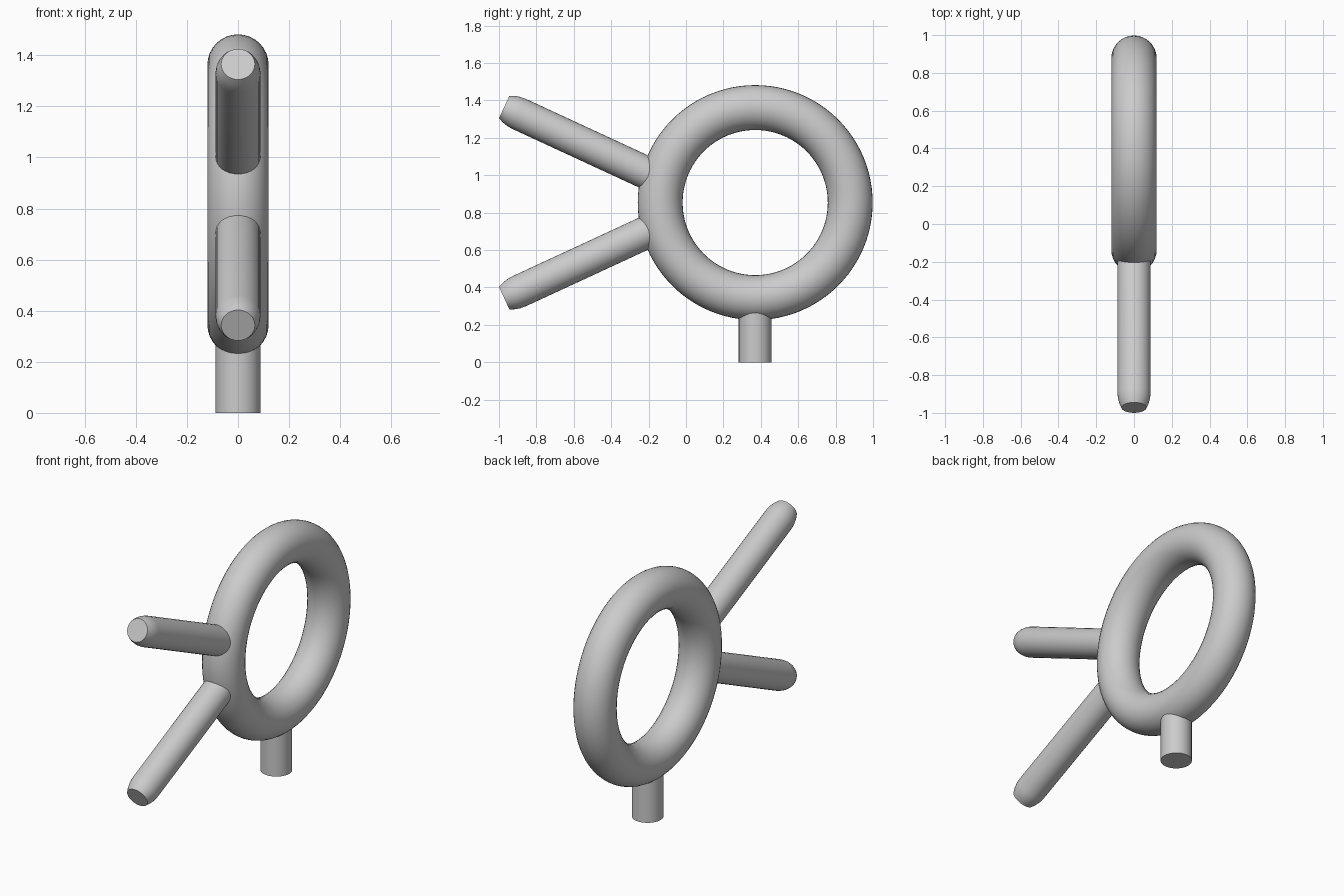
import bpy
import bmesh
import math
from mathutils import Vector

cube = bpy.data.objects.get("Cube")
if cube:
    bpy.data.objects.remove(cube, do_unlink=True)

grey = bpy.data.materials.new("light_grey")
grey.use_nodes = True
colour = (0.6, 0.6, 0.6, 1)
grey.diffuse_color = colour
grey.node_tree.nodes["Principled BSDF"].inputs["Base Color"].default_value = colour

RING_CENTRE = Vector((0, 0.37, 0.854))
ROD = 0.088


def finish(obj, name):
    obj.name = name
    obj.data.materials.append(grey)
    bpy.ops.object.select_all(action="DESELECT")
    bpy.context.view_layer.objects.active = obj
    obj.select_set(True)
    bpy.ops.object.shade_smooth_by_angle(angle=math.radians(35))


def rod(name, start, end, profile, sides=32):
    """Closed rod lofted through (distance back from the end, radius) rings."""
    start, end = Vector(start), Vector(end)
    axis = (end - start).normalized()
    turn = axis.to_track_quat("Z", "X")
    bm = bmesh.new()
    rings = []
    for back, radius in [((end - start).length, ROD)] + profile:
        centre = end - axis * back
        ring = []
        for i in range(sides):
            a = math.tau * i / sides
            offset = Vector((math.cos(a), math.sin(a), 0)) * radius
            ring.append(bm.verts.new(centre + turn @ offset))
        rings.append(ring)
    for low, high in zip(rings, rings[1:]):
        for i in range(sides):
            j = (i + 1) % sides
            bm.faces.new((low[i], low[j], high[j], high[i]))
    bm.faces.new(rings[0][::-1])
    bm.faces.new(rings[-1])
    mesh = bpy.data.meshes.new(name)
    bm.to_mesh(mesh)
    bm.free()
    obj = bpy.data.objects.new(name, mesh)
    bpy.context.collection.objects.link(obj)
    finish(obj, name)


# Upright ring
bpy.ops.mesh.primitive_torus_add(
    location=RING_CENTRE, rotation=(0, math.pi / 2, 0),
    major_radius=0.508, minor_radius=0.12,
    major_segments=96, minor_segments=32)
finish(bpy.context.object, "ring")

# Two splayed prongs with softly narrowed tips
tip = [(0.085, ROD), (0.055, 0.085), (0.025, 0.077), (0, 0.066)]
for name, side in (("upper_prong", 1), ("lower_prong", -1)):
    z = RING_CENTRE.z
    rod(name, (0, -0.17, z + side * 0.14), (0, -0.972, z + side * 0.511), tip)

# Short stem under the ring
rod("stem", (0, RING_CENTRE.y, 0.33), (0, RING_CENTRE.y, 0), [(0, ROD)])
